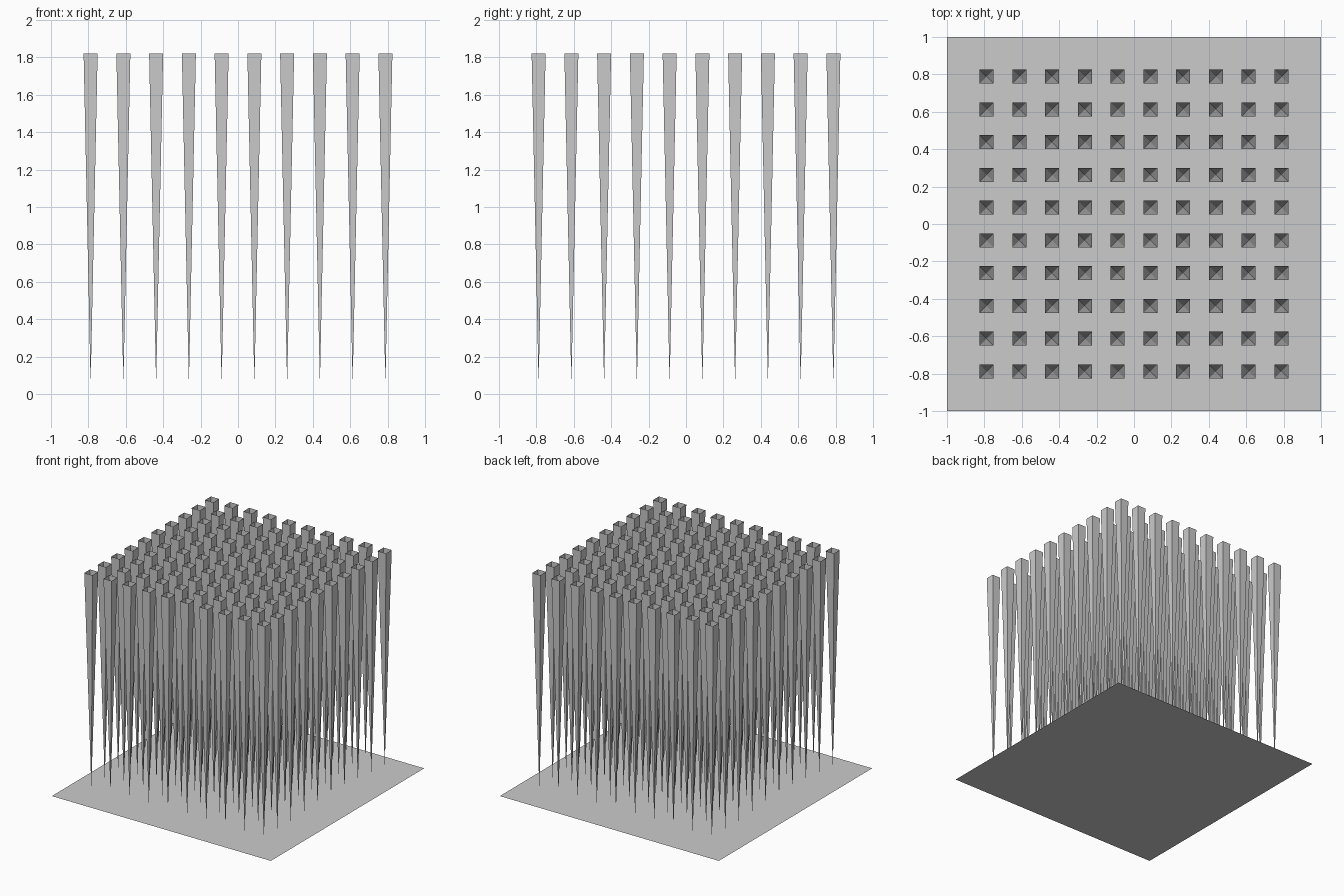
import bpy, bmesh

if "Cube" in bpy.data.objects:
    bpy.data.objects.remove(bpy.data.objects["Cube"])

N = 10            # spikes per side
HALF_SPAN = 0.788 # centre of outermost spikes
R = 0.0375        # half width of a spike's open top
Z_TIP, Z_TOP = 0.05, 1.822


def add_object(name, bm):
    mesh = bpy.data.meshes.new(name)
    bm.to_mesh(mesh)
    bm.free()
    obj = bpy.data.objects.new(name, mesh)
    bpy.context.collection.objects.link(obj)
    return obj


# Flat base sheet
bm = bmesh.new()
bmesh.ops.create_grid(bm, x_segments=1, y_segments=1, size=1.0)
add_object("base_sheet", bm)


# Inverted, open-topped four-sided spikes
def add_spike(bm, x, y):
    tip = bm.verts.new((x, y, Z_TIP))
    rim = [bm.verts.new((x + sx * R, y + sy * R, Z_TOP))
           for sx, sy in ((-1, -1), (1, -1), (1, 1), (-1, 1))]
    for i in range(4):
        bm.faces.new((tip, rim[(i + 1) % 4], rim[i]))


bm = bmesh.new()
step = 2 * HALF_SPAN / (N - 1)
for i in range(N):
    for j in range(N):
        add_spike(bm, -HALF_SPAN + i * step, -HALF_SPAN + j * step)
for f in bm.faces:
    f.normal_update()
    # keep normals facing outward (downward on an inverted pyramid)
    if f.normal.z > 0:
        f.normal_flip()
add_object("spikes", bm)
